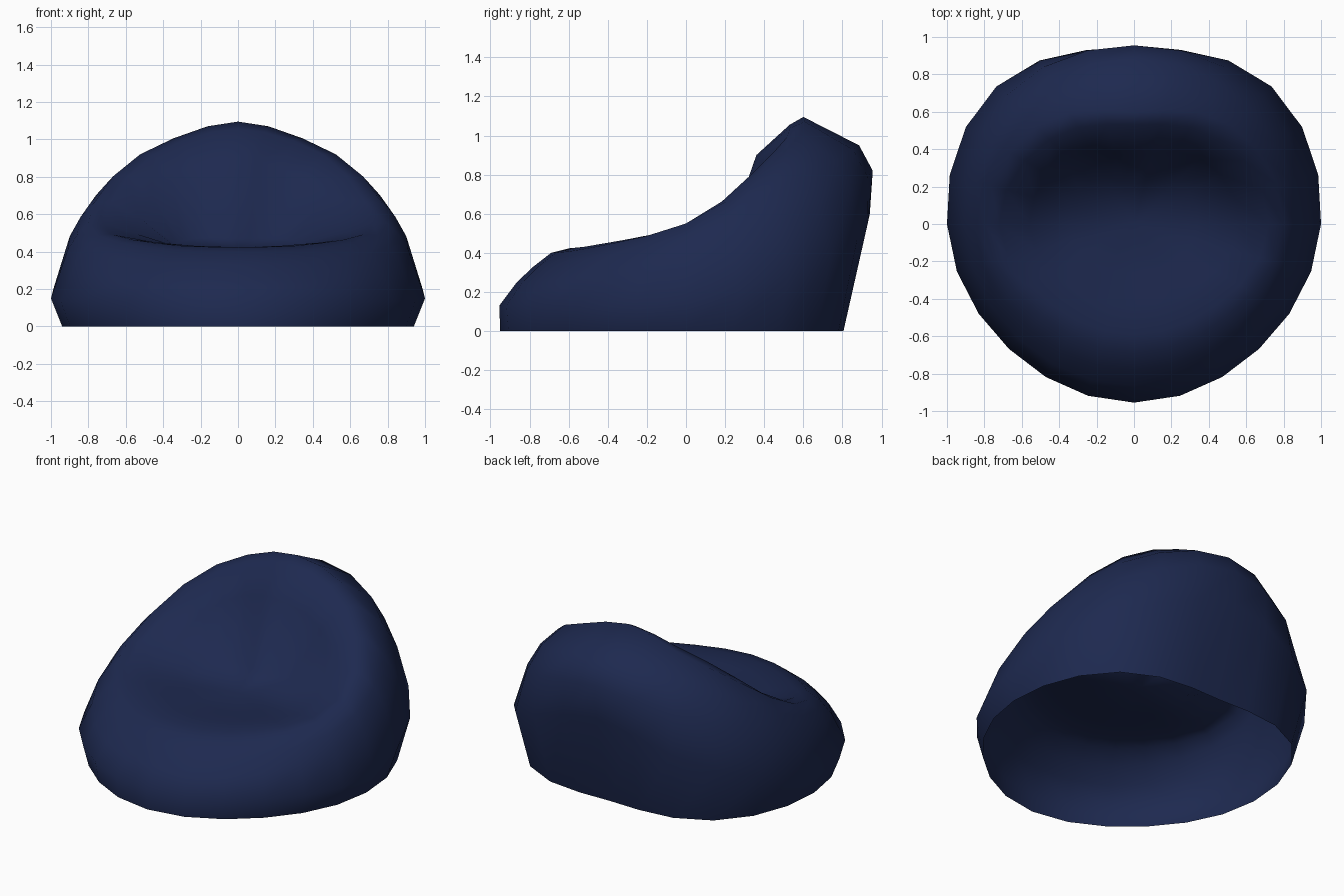
import bpy
import bmesh
import math

cube = bpy.data.objects.get("Cube")
if cube:
    bpy.data.objects.remove(cube, do_unlink=True)

COLUMNS = 24

# Half-profiles (radius, height) from the hem up over the rim and into the seat
FRONT = [(.95, 0), (.955, .13), (.865, .25), (.78, .33), (.69, .40), (.59, .425), (.44, .425), (.26, .41)]
FRONT_SIDE = [(.91, 0), (.945, .14), (.87, .27), (.79, .36), (.70, .425), (.62, .445), (.48, .44), (.30, .42)]
SIDE = [(.94, 0), (1.0, .15), (.91, .41), (.86, .49), (.80, .55), (.72, .55), (.56, .50), (.34, .43)]
BACK_SIDE = [(.95, 0), (1.04, .37), (.97, .64), (.88, .80), (.74, .92), (.64, .92), (.50, .79), (.33, .47)]
BACK = [(.80, 0), (.94, .60), (.955, .82), (.885, .95), (.60, 1.095), (.53, 1.055), (.36, .90), (.21, .47)]

# Full turn: front, left, back, right
KEYS = [FRONT, FRONT_SIDE, SIDE, BACK_SIDE, BACK, BACK_SIDE, SIDE, FRONT_SIDE]


def spline(a, b, c, d, t):
    """Smooth curve from b to c."""
    return b + t / 2 * (c - a + t * (2 * a - 5 * b + 4 * c - d + t * (3 * (b - c) + d - a)))


def profile_at(turn):
    """Blend the key profiles around the bag; turn runs from 0 to 1."""
    place = turn * len(KEYS)
    first = int(place)
    near = [KEYS[(first + step) % len(KEYS)] for step in (-1, 0, 1, 2)]
    blended = []
    for corners in zip(*near):
        radius, height = (spline(*values, place - first) for values in zip(*corners))
        blended.append((radius, height))
    return blended


def make_material(name, colour):
    material = bpy.data.materials.new(name)
    material.use_nodes = True
    material.diffuse_color = colour
    material.node_tree.nodes["Principled BSDF"].inputs["Base Color"].default_value = colour
    return material


# Fabric shell, open underneath
bm = bmesh.new()
columns = []
for index in range(COLUMNS):
    turn = index / COLUMNS
    angle = turn * math.tau
    columns.append([
        bm.verts.new((radius * math.sin(angle), -radius * math.cos(angle), height))
        for radius, height in profile_at(turn)
    ])

# Seat centre
centre = bm.verts.new((0, 0, .41))

for index, column in enumerate(columns):
    following = columns[(index + 1) % COLUMNS]
    for level in range(len(column) - 1):
        bm.faces.new((column[level], following[level], following[level + 1], column[level + 1]))
    bm.faces.new((column[-1], following[-1], centre))

mesh = bpy.data.meshes.new("bean_bag_shell")
bm.to_mesh(mesh)
bm.free()
shell = bpy.data.objects.new("bean_bag_shell", mesh)
bpy.context.collection.objects.link(shell)
mesh.materials.append(make_material("navy fabric", (.0125, .022, .079, 1)))

# Soft shading over the whole bag
bpy.ops.object.select_all(action='DESELECT')
shell.select_set(True)
bpy.context.view_layer.objects.active = shell
bpy.ops.object.shade_smooth_by_angle(angle=math.radians(80))
